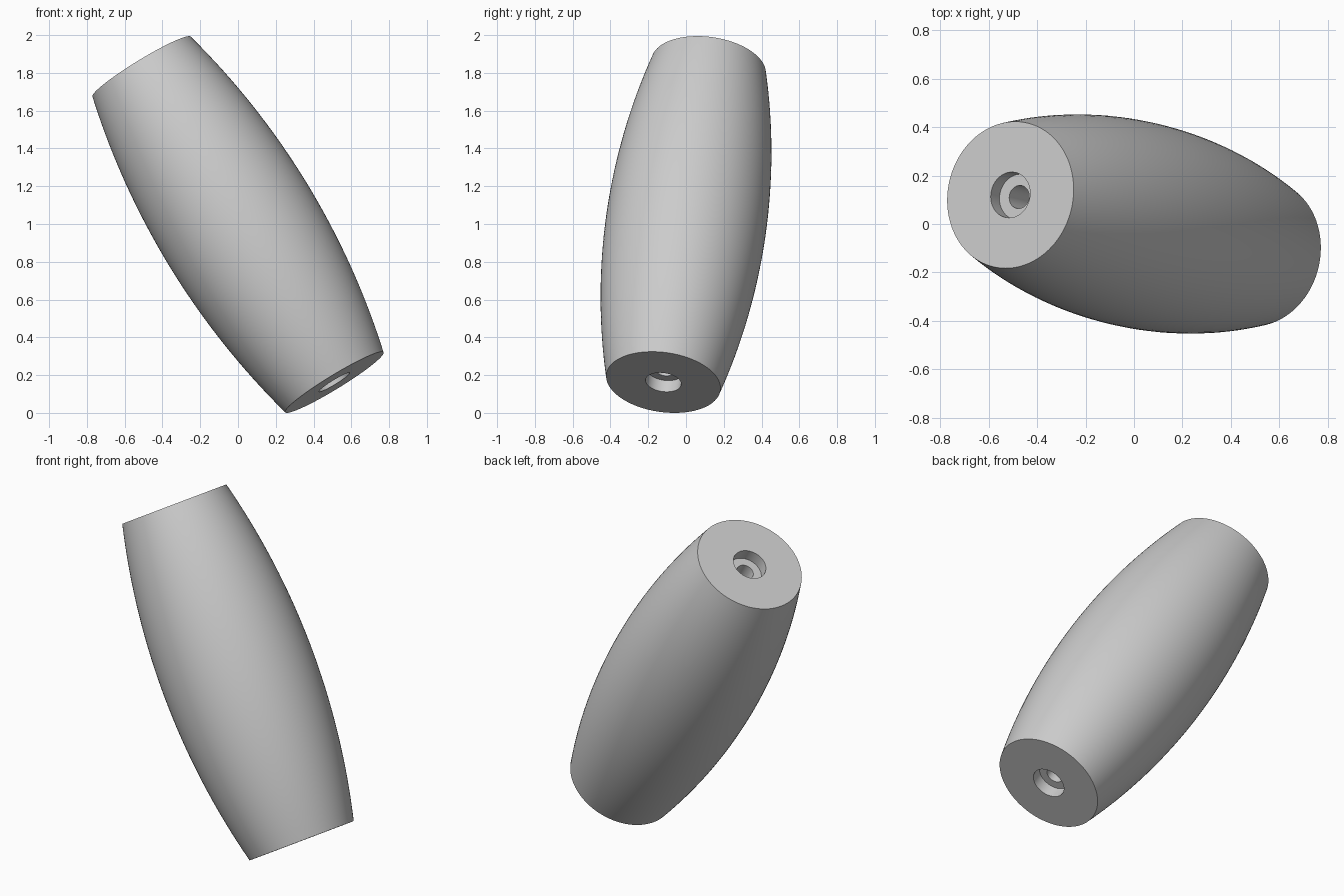
import bpy, bmesh, math
from mathutils import Vector

if "Cube" in bpy.data.objects:
    bpy.data.objects.remove(bpy.data.objects["Cube"], do_unlink=True)

# Main dimensions
HALF = 0.986          # half length along the axis
R_END, R_MID = 0.305, 0.425
R_BORE, R_RECESS, RECESS_DEPTH = 0.048, 0.095, 0.07
RINGS, SIDES = 32, 96
AXIS = Vector((-0.51, 0.12, 0.835)).normalized()

grey = bpy.data.materials.new("plain_grey")
grey.use_nodes = True
colour = (0.6, 0.6, 0.6, 1)
grey.diffuse_color = colour
grey.node_tree.nodes["Principled BSDF"].inputs["Base Color"].default_value = colour

# Barrel outline as a circular arc through the ends and the bulge
bulge = R_MID - R_END
arc_r = (HALF ** 2 + bulge ** 2) / (2 * bulge)


def barrel_radius(t):
    return R_MID - arc_r + math.sqrt(arc_r ** 2 - t ** 2)


heights = [HALF * (2 * i / RINGS - 1) for i in range(RINGS + 1)]
outline = [(barrel_radius(t), t) for t in heights]

# Closed section: outer arc, top recess, through bore, bottom recess
floor = HALF - RECESS_DEPTH
outline += [(R_RECESS, HALF), (R_RECESS, floor), (R_BORE, floor),
            (R_BORE, -floor), (R_RECESS, -floor), (R_RECESS, -HALF)]

# Revolve the section around the axis
bm = bmesh.new()
verts = [bm.verts.new((r, 0, t)) for r, t in outline]
edges = [bm.edges.new((v, verts[(i + 1) % len(verts)])) for i, v in enumerate(verts)]
bmesh.ops.spin(bm, geom=verts + edges, cent=(0, 0, 0), axis=(0, 0, 1),
               angle=2 * math.pi, steps=SIDES, use_merge=True)
bmesh.ops.remove_doubles(bm, verts=bm.verts, dist=0.0001)
bmesh.ops.recalc_face_normals(bm, faces=bm.faces)

# Tilt the barrel and centre it above the ground
bm.transform(AXIS.to_track_quat('Z', 'Y').to_matrix().to_4x4())
lowest = min(v.co.z for v in bm.verts)
bmesh.ops.translate(bm, vec=(0, 0, -lowest), verts=bm.verts)

mesh = bpy.data.meshes.new("barrel_bead")
bm.to_mesh(mesh)
bm.free()
mesh.materials.append(grey)
bead = bpy.data.objects.new("barrel_bead", mesh)
bpy.context.collection.objects.link(bead)

# Smooth sides with crisp rims
bpy.ops.object.select_all(action='DESELECT')
bead.select_set(True)
bpy.context.view_layer.objects.active = bead
bpy.ops.object.shade_smooth_by_angle(angle=math.radians(30))
